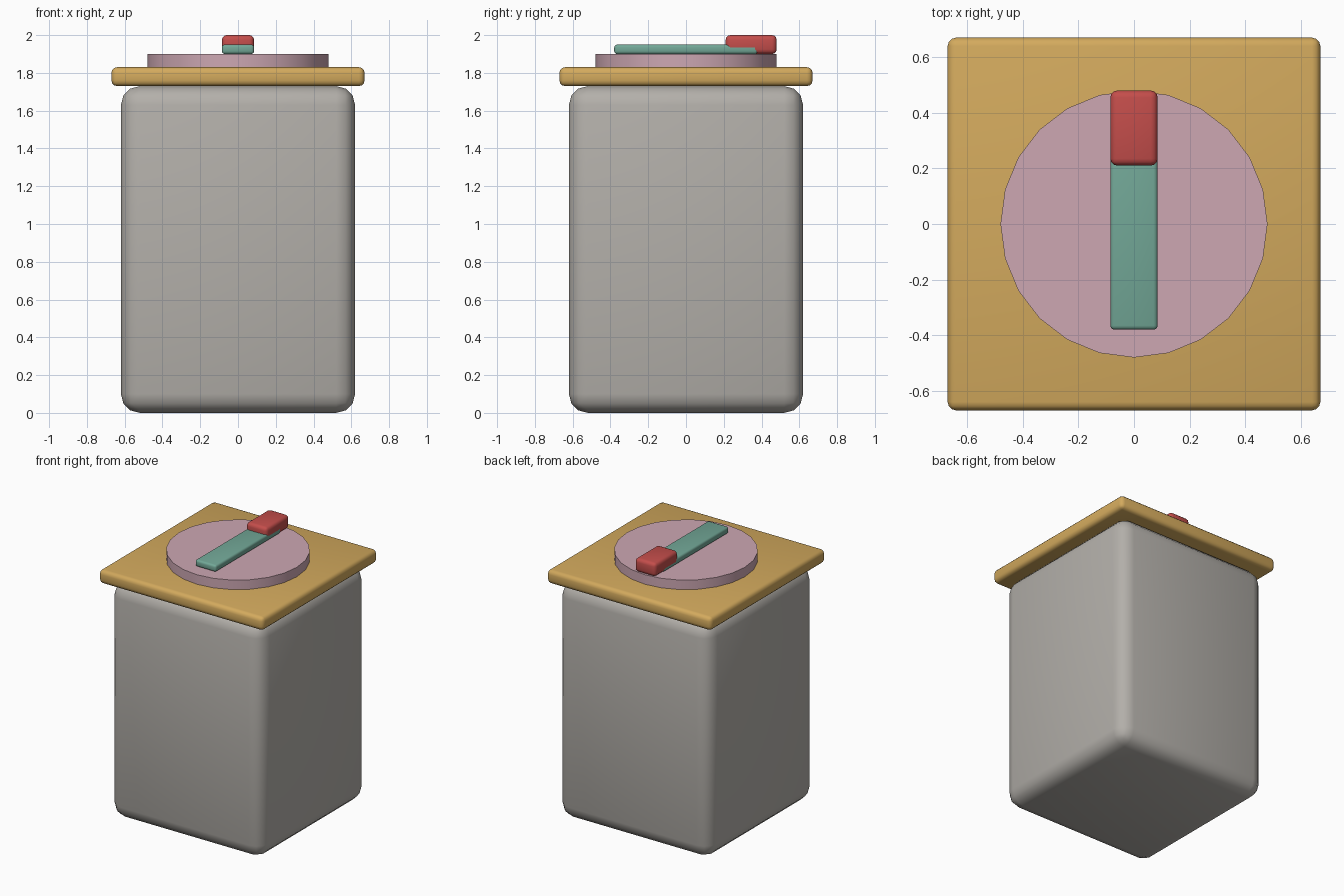
import bpy

cube = bpy.data.objects.get("Cube")
if cube:
    bpy.data.objects.remove(cube, do_unlink=True)


def material(name, rgb):
    mat = bpy.data.materials.new(name)
    mat.use_nodes = True
    mat.diffuse_color = (*rgb, 1)
    mat.node_tree.nodes["Principled BSDF"].inputs["Base Color"].default_value = (*rgb, 1)
    return mat


def rounded_box(name, low, high, bevel, segments, mat):
    """Box between two corners with rounded edges."""
    centre = [(a + b) / 2 for a, b in zip(low, high)]
    bpy.ops.mesh.primitive_cube_add(size=1, location=centre)
    box = bpy.context.object
    box.name = name
    box.scale = [b - a for a, b in zip(low, high)]
    bpy.ops.object.transform_apply(location=False, rotation=False, scale=True)
    mod = box.modifiers.new("Rounded edges", 'BEVEL')
    mod.width = bevel
    mod.segments = segments
    bpy.ops.object.modifier_apply(modifier=mod.name)
    bpy.ops.object.shade_smooth_by_angle(angle=0.7)
    box.data.materials.append(mat)
    return box


grey = material("warm grey", (0.45, 0.43, 0.40))
ochre = material("ochre", (0.65, 0.40, 0.11))
pink = material("dusty pink", (0.61, 0.39, 0.45))
green = material("sage green", (0.17, 0.39, 0.31))
red = material("brick red", (0.55, 0.075, 0.07))

# Jar body and square lid
rounded_box("body", (-0.62, -0.62, 0), (0.62, 0.62, 1.73), 0.10, 3, grey)
rounded_box("lid", (-0.67, -0.67, 1.73), (0.67, 0.67, 1.83), 0.03, 3, ochre)

# Round plate on the lid
bpy.ops.mesh.primitive_cylinder_add(vertices=24, radius=0.48, depth=0.08,
                                    location=(0, 0, 1.86))
plate = bpy.context.object
plate.name = "round_plate"
plate.data.materials.append(pink)
bpy.ops.object.shade_smooth_by_angle(angle=0.7)

# Lever with its raised end
rounded_box("lever", (-0.085, -0.38, 1.90), (0.085, 0.38, 1.95), 0.015, 3, green)
rounded_box("lever_grip", (-0.085, 0.21, 1.90), (0.085, 0.48, 2.0), 0.025, 3, red)
